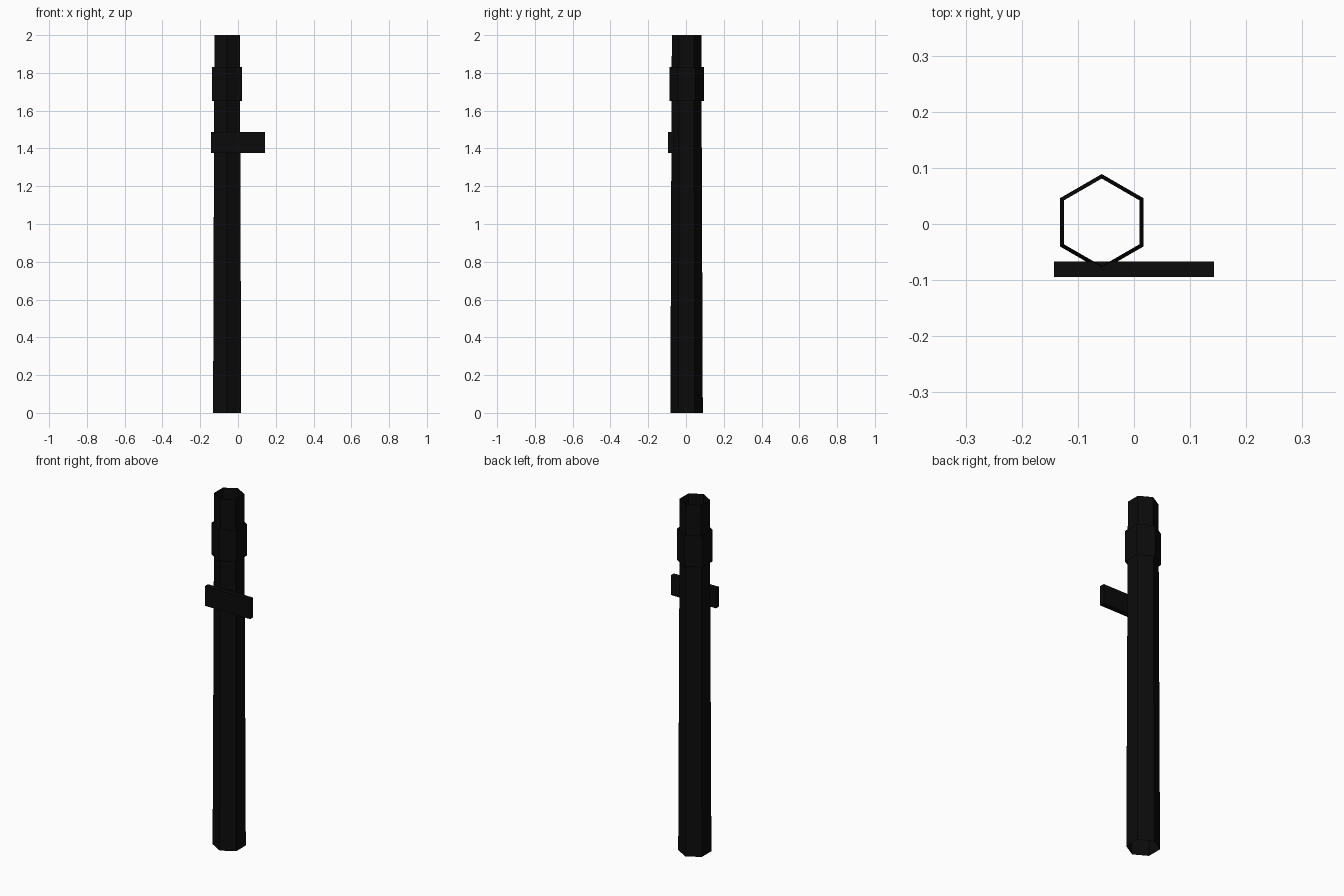
import bpy, bmesh, math

if "Cube" in bpy.data.objects:
    bpy.data.objects.remove(bpy.data.objects["Cube"])

black = bpy.data.materials.new("matte black")
black.diffuse_color = (0.0033, 0.0033, 0.0033, 1)
black.use_nodes = True
black.node_tree.nodes["Principled BSDF"].inputs["Base Color"].default_value = black.diffuse_color

CX, CY = -0.0575, 0.003  # pole axis


def finish(name, bm):
    me = bpy.data.meshes.new(name)
    bm.to_mesh(me)
    bm.free()
    me.materials.append(black)
    ob = bpy.data.objects.new(name, me)
    bpy.context.collection.objects.link(ob)
    return ob


def hex_tube(name, r_low, r_high, z_low, z_high):
    """Open-ended six-sided tube with corners towards +y and -y."""
    bm = bmesh.new()
    rings = []
    for r, z in ((r_low, z_low), (r_high, z_high)):
        rings.append([bm.verts.new((CX + r * math.sin(i * math.pi / 3),
                                    CY + r * math.cos(i * math.pi / 3), z))
                      for i in range(6)])
    for i in range(6):
        j = (i + 1) % 6
        bm.faces.new((rings[0][j], rings[0][i], rings[1][i], rings[1][j]))
    return finish(name, bm)


# Tapered open pole and the straight open collar around it
hex_tube("pole", 0.086, 0.078, 0.0, 2.0)
hex_tube("collar", 0.0915, 0.0915, 1.65, 1.83)

# Flat sign plate on the front, offset to the right
bm = bmesh.new()
bmesh.ops.create_cube(bm, size=1)
for v in bm.verts:
    v.co = (v.co.x * 0.285, v.co.y * 0.028 - 0.0805, v.co.z * 0.112 + 1.431)
finish("sign_plate", bm)
